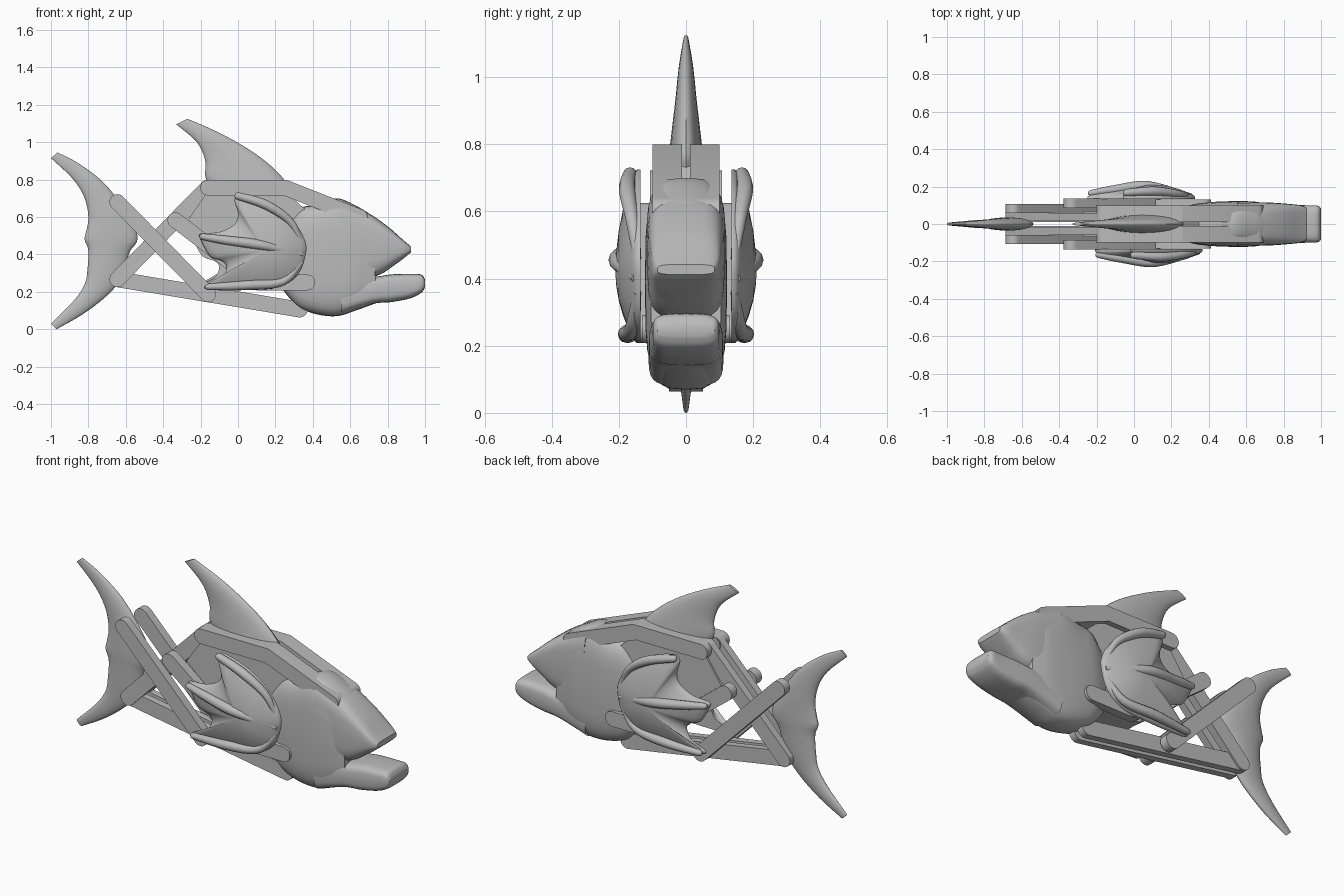
import bpy, bmesh, math
from mathutils import Vector

if "Cube" in bpy.data.objects:
    bpy.data.objects.remove(bpy.data.objects["Cube"])

grey = bpy.data.materials.new("plain grey")
grey.diffuse_color = (0.5, 0.5, 0.5, 1)
grey.use_nodes = True
grey.node_tree.nodes["Principled BSDF"].inputs["Base Color"].default_value = grey.diffuse_color


def finish(name, bm, angle=40):
    bmesh.ops.recalc_face_normals(bm, faces=bm.faces)
    me = bpy.data.meshes.new(name)
    bm.to_mesh(me)
    bm.free()
    ob = bpy.data.objects.new(name, me)
    bpy.context.collection.objects.link(ob)
    me.materials.append(grey)
    bpy.ops.object.select_all(action='DESELECT')
    bpy.context.view_layer.objects.active = ob
    ob.select_set(True)
    bpy.ops.object.shade_smooth_by_angle(angle=math.radians(angle))
    return ob


def smooth_rows(rows, steps=6):
    """Catmull-Rom through rows of numbers."""
    out = []
    for i in range(len(rows) - 1):
        a, b = rows[max(i - 1, 0)], rows[i]
        c, d = rows[i + 1], rows[min(i + 2, len(rows) - 1)]
        for s in range(steps):
            t = s / steps
            out.append([0.5 * (2 * q + (r - p) * t + (2 * p - 5 * q + 4 * r - u) * t * t
                        + (3 * q - p - 3 * r + u) * t ** 3) for p, q, r, u in zip(a, b, c, d)])
    return out + [list(rows[-1])]


def skin(bm, rings):
    vs = [[bm.verts.new(p) for p in ring] for ring in rings]
    n = len(vs[0])
    for a, b in zip(vs, vs[1:]):
        for i in range(n):
            bm.faces.new((a[i], a[(i + 1) % n], b[(i + 1) % n], b[i]))
    bm.faces.new(vs[0])
    bm.faces.new(vs[-1])


def loft(name, rows, e=1.0, n=28):
    """Rows of x1, z1, x2, z2, half width: rounded sections across the side view."""
    pw = lambda v: math.copysign(abs(v) ** e, v)
    rings = []
    for x1, z1, x2, z2, w in smooth_rows(rows):
        p, q = Vector((x1, 0, z1)), Vector((x2, 0, z2))
        m, h = (p + q) / 2, (q - p) / 2
        rings.append([m + h * pw(math.cos(a)) + Vector((0, w * pw(math.sin(a)), 0))
                      for a in (2 * math.pi * i / n for i in range(n))])
    bm = bmesh.new()
    skin(bm, rings)
    return finish(name, bm)


def bar(name, p, q, y0, y1, r=0.042):
    """Round-ended link, one on each side."""
    ang = math.atan2(q[1] - p[1], q[0] - p[0])
    outline = []
    for c, start in ((q, -90), (p, 90)):
        for k in range(13):
            a = ang + math.radians(start + 15 * k)
            outline.append((c[0] + r * math.cos(a), c[1] + r * math.sin(a)))
    for side, s in (("right", -1), ("left", 1)):
        bm = bmesh.new()
        skin(bm, [[(x, s * y, z) for x, z in outline] for y in (y0, y1)])
        finish(side + "_" + name, bm)


# Tail fin and dorsal fin
loft("tail_fin", [
    (-.965, .945, -1.0, .915, .006), (-.85, .885, -.88, .80, .015), (-.72, .785, -.82, .70, .025),
    (-.62, .66, -.80, .60, .032), (-.55, .54, -.81, .53, .035), (-.54, .47, -.82, .48, .035),
    (-.58, .41, -.80, .42, .033), (-.62, .28, -.805, .32, .03), (-.70, .18, -.82, .24, .025),
    (-.83, .08, -.88, .15, .02), (-.97, 0, -1.0, .03, .008)])
loft("dorsal_fin", [
    (-.27, 1.125, -.33, 1.095, .008), (-.1, 1.05, -.22, 1.0, .022), (.06, .96, -.175, .9, .032),
    (.18, .87, -.175, .82, .042), (.26, .78, -.15, .76, .05), (.26, .73, -.13, .73, .05)])

# Head: cheeks, snout and lower jaw
loft("head", [
    (.24, .21, .27, .58, .085), (.32, .12, .34, .65, .108), (.42, .08, .42, .665, .118),
    (.53, .07, .53, .70, .122), (.63, .10, .65, .65, .12), (.74, .14, .72, .605, .105)], e=.55)
loft("snout", [
    (.55, .25, .55, .69, .118), (.74, .285, .69, .625, .115), (.84, .345, .80, .55, .108),
    (.90, .39, .88, .48, .10), (.925, .412, .925, .442, .085)], e=.5)
loft("lower_jaw", [
    (.55, .08, .55, .28, .112), (.72, .135, .72, .28, .11), (.82, .145, .82, .293, .105),
    (.92, .165, .92, .296, .10), (.98, .195, .98, .292, .098), (1.0, .225, 1.0, .265, .085)], e=.5)

# Linkage bars
bar("top_bar", (-.16, .757), (.25, .757), .012, .10)
bar("forehead_bar", (.25, .757), (.65, .60), .012, .10)
bar("rising_bar", (-.645, .267), (-.163, .757), .018, .06)
bar("falling_bar", (-.645, .68), (-.16, .187), .06, .107)
bar("belly_bar", (-.645, .267), (.33, .105), .012, .05)
bar("shoulder_bar", (-.335, .583), (.1, .25), .085, .135)
bar("cheek_bar", (.1, .25), (.37, .25), .085, .13)

# Inner body panel behind the side fins
bm = bmesh.new()
panel = [(-.16, .74), (.25, .74), (.36, .64), (.36, .22), (.02, .24), (-.10, .42), (-.27, .58)]
skin(bm, [[(x, y, z) for x, z in panel] for y in (-.07, .07)])
finish("body_panel", bm)

# Side fins: domed web plus tapered ribs
web = [(0, .725), (.1, .70), (.2, .655), (.3, .575), (.36, .47), (.36, .39), (.32, .29),
       (.22, .225), (.08, .21), (-.15, .21), (-.175, .235), (-.09, .27), (-.06, .33),
       (-.085, .365), (-.15, .39), (-.2, .48), (-.2, .51), (-.1, .52), (-.02, .56),
       (.0, .62), (-.02, .69)]
ribs = {
    "upper": [(.34, .145, .46, .012), (.28, .16, .575, .02), (.15, .175, .665, .025), (0, .167, .712, .02)],
    "middle": [(.35, .15, .40, .012), (.12, .203, .45, .026), (-.06, .185, .475, .024), (-.19, .165, .495, .017)],
    "lower": [(.34, .145, .36, .012), (.24, .16, .255, .022), (.05, .178, .235, .025), (-.16, .167, .226, .017)]}
cx, cz = .14, .42
closed = smooth_rows(web + web[:1], 3)[:-1]
for side, s, dx in (("right", -1, 0), ("left", 1, -.04)):
    rings = [[(x + dx, s * .135, z) for x, z in closed]]
    for k in (1, .97, .88, .75, .6, .4, .2, .05):
        y = .15 + .06 * (1 - k * k) if k < 1 else .145
        rings.append([(cx + k * (x - cx) + dx, s * y, cz + k * (z - cz)) for x, z in closed])
    bm = bmesh.new()
    skin(bm, rings)
    finish(side + "_fin_web", bm, 60)
    for part, path in ribs.items():
        pts = smooth_rows(path, 6)
        tube = []
        for i, (x, y, z, r) in enumerate(pts):
            a, b = pts[max(i - 1, 0)], pts[min(i + 1, len(pts) - 1)]
            t = Vector((b[0] - a[0], 0, b[2] - a[2])).normalized()
            across = Vector((-t.z, 0, t.x))
            c = Vector((x + dx, s * y, z))
            tube.append([c + across * r * math.cos(j * math.pi / 6)
                         + Vector((0, r * math.sin(j * math.pi / 6), 0)) for j in range(12)])
        # rounded tip
        tip = sum(tube[-1], Vector()) / 12
        last = tube[-1]
        for k, f in ((.6, .75), (.9, .4)):
            tube.append([tip + (v - tip) * f + t * r * k for v in last])
        bm = bmesh.new()
        skin(bm, tube)
        finish(side + "_fin_" + part + "_rib", bm, 60)
